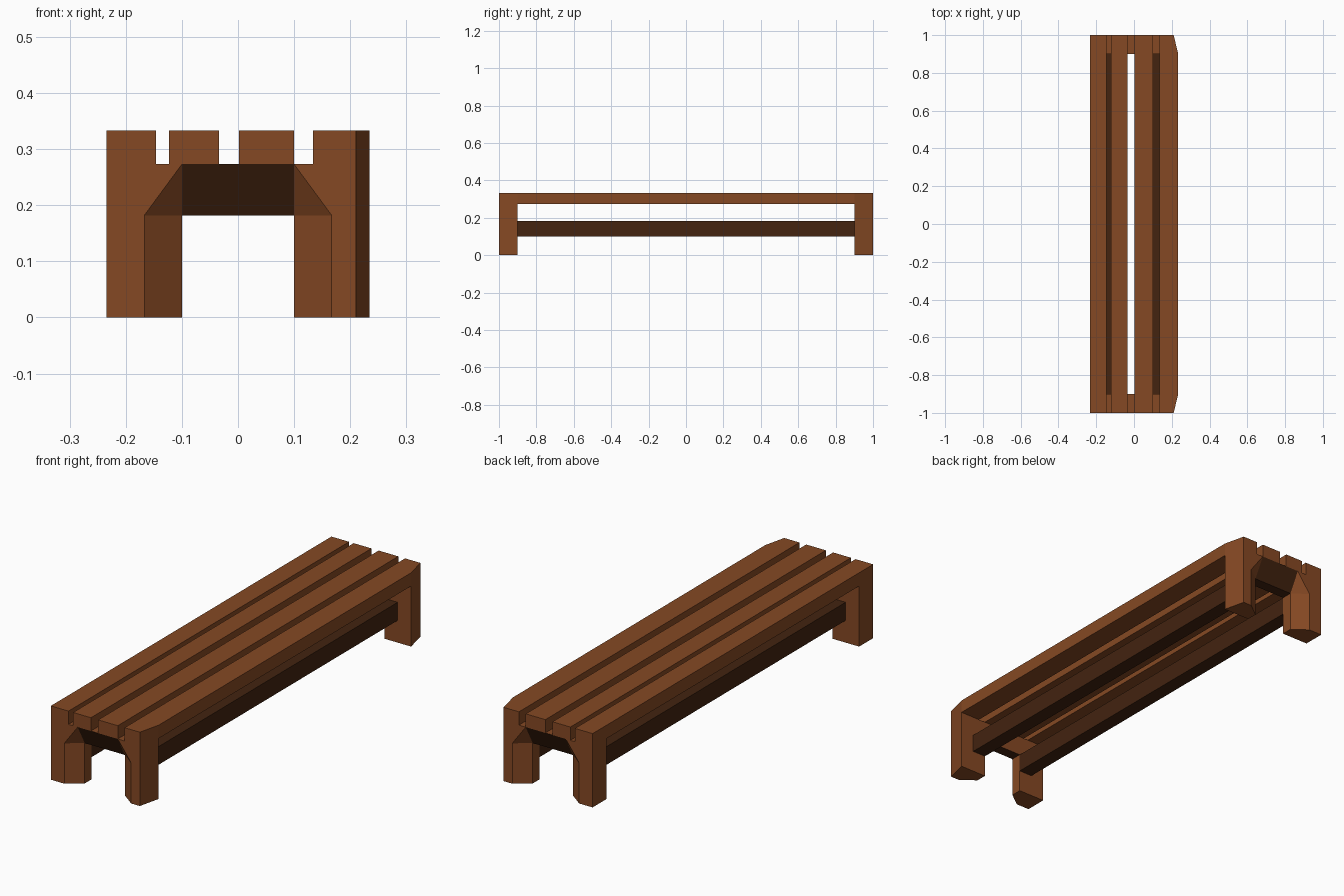
import bpy
import bmesh

cube = bpy.data.objects.get("Cube")
if cube:
    bpy.data.objects.remove(cube, do_unlink=True)


def material(name, color):
    mat = bpy.data.materials.new(name)
    mat.use_nodes = True
    mat.diffuse_color = color
    mat.node_tree.nodes["Principled BSDF"].inputs["Base Color"].default_value = color
    return mat


BROWN = material("warm brown wood", (0.235, 0.066, 0.017, 1))
DARK = material("dark brown wood", (0.056, 0.017, 0.005, 1))

# Shared levels and widths
SIDE, CORNER = 0.234, 0.21          # full half width, narrowed end corner
END, MID, INNER = 1.0, 0.95, 0.9    # end plane, chamfer depth, inner plane of legs
TOP, SEAT, RAIL, LOW = 0.333, 0.273, 0.182, 0.1
OUT, IN = 0.167, 0.1                # chamfer edges on the legs


def finish(name, bm, mats):
    bmesh.ops.recalc_face_normals(bm, faces=bm.faces)
    mesh = bpy.data.meshes.new(name)
    bm.to_mesh(mesh)
    bm.free()
    for mat in mats:
        mesh.materials.append(mat)
    obj = bpy.data.objects.new(name, mesh)
    bpy.context.collection.objects.link(obj)
    return obj


def plank(name, plan, z0, z1, mat):
    """Extrude a plan outline between two heights."""
    bm = bmesh.new()
    face = bm.faces.new([bm.verts.new((x, y, z0)) for x, y in plan])
    grown = bmesh.ops.extrude_face_region(bm, geom=[face])["geom"]
    verts = [g for g in grown if isinstance(g, bmesh.types.BMVert)]
    bmesh.ops.translate(bm, vec=(0, 0, z1 - z0), verts=verts)
    return finish(name, bm, [mat])


def rectangle(x0, x1, y):
    return [(x0, -y), (x1, -y), (x1, y), (x0, y)]


# Seat slats, the left one with angled ends
for i, (x0, x1) in enumerate([(-SIDE, -0.146), (-0.123, -0.034), (0.002, 0.1)]):
    plank(f"seat_slat_{i + 1}", rectangle(x0, x1, END), SEAT, TOP, BROWN)
plank("seat_slat_4", [(0.134, -END), (CORNER, -END), (SIDE, -INNER),
                      (SIDE, INNER), (CORNER, END), (0.134, END)], SEAT, TOP, BROWN)

# Long rails between the legs
for side, name in ((-1, "right"), (1, "left")):
    plank(f"{name}_rail", rectangle(side * IN, side * OUT, INNER), LOW, RAIL, DARK)


def end_frame(name, s):
    """Pair of chamfered legs joined by a sloped crosspiece; s is the end sign."""
    bm = bmesh.new()

    def face(*points, dark=False):
        f = bm.faces.new([bm.verts.new((x, s * y, z)) for x, y, z in points])
        f.material_index = int(dark)

    for m in (-1, 1):
        o, i = m * OUT, m * IN
        edge = m * SIDE if m < 0 else CORNER
        side = m * SIDE
        # Outer end, outer side and inner plane of the leg
        face((edge, END, 0), (o, END, 0), (o, END, RAIL), (i, END, SEAT), (edge, END, SEAT))
        face((edge, END, 0), (edge, END, SEAT), (side, INNER, SEAT), (side, INNER, 0))
        face((side, INNER, 0), (side, INNER, SEAT), (i, INNER, SEAT),
             (i, INNER, RAIL), (i, INNER, 0))
        # Chamfer, corner and inside faces
        face((o, END, 0), (i, MID, 0), (i, MID, RAIL), (o, END, RAIL))
        face((o, END, RAIL), (i, MID, RAIL), (i, END, SEAT))
        face((i, MID, 0), (i, INNER, 0), (i, INNER, RAIL), (i, MID, RAIL))
        # Foot and top
        face((edge, END, 0), (o, END, 0), (i, MID, 0), (i, INNER, 0), (side, INNER, 0))
        face((edge, END, SEAT), (i, END, SEAT), (i, INNER, SEAT), (side, INNER, SEAT))
    # Crosspiece: top, inner face, dark slope and dark underside
    for ya, za, yb, zb, dark in ((END, SEAT, INNER, SEAT, False),
                                 (INNER, SEAT, INNER, RAIL, False),
                                 (END, SEAT, MID, RAIL, True),
                                 (MID, RAIL, INNER, RAIL, True)):
        face((-IN, ya, za), (IN, ya, za), (IN, yb, zb), (-IN, yb, zb), dark=dark)
    bmesh.ops.remove_doubles(bm, verts=bm.verts, dist=0.0001)
    return finish(name, bm, [BROWN, DARK])


end_frame("front_leg_frame", -1)
end_frame("back_leg_frame", 1)
